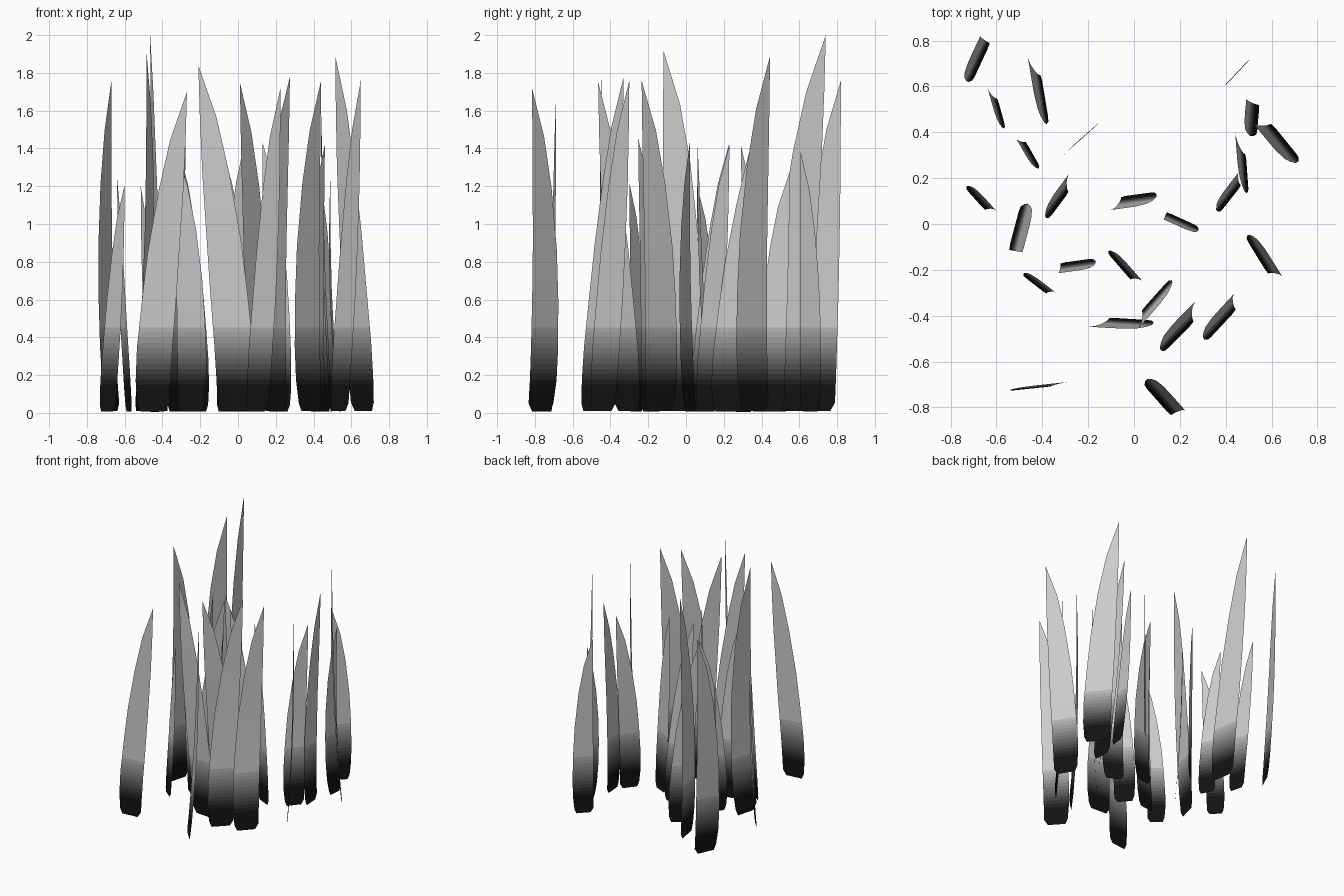
import bpy
from mathutils import Vector
from math import sqrt

# far base corner x, y | tip x, y | height | bow of the tip out of the base plane
BLADES = [
    (-.705, .62, -.67, .82, 1.76, .053), (-.56, .42, -.64, .60, 1.24, .03),
    (-.37, .44, -.465, .74, 2.0, .045), (-.41, .25, -.515, .375, 1.2, .03),
    (-.155, .44, -.32, .29, 1.42, .003), (.725, .285, .515, .445, 1.89, .062),
    (.50, .135, .44, .415, 1.6, .04), (.535, .385, .49, .55, 1.28, .06),
    (.495, .71, .40, .605, 1.39, .003), (.375, .05, .46, .23, 1.42, .045),
    (.095, .14, -.11, .06, 1.45, .052), (.28, -.01, .13, .02, 1.43, .035),
    (-.735, .155, -.60, .057, 1.21, .035), (-.495, .083, -.485, -.12, 1.92, .062),
    (-.373, .02, -.277, .227, 1.42, .047), (.155, -.24, .01, -.465, 1.75, .042),
    (-.175, -.15, -.333, -.215, 1.4, .043), (-.115, -.127, .04, -.253, 1.45, .035),
    (-.485, -.225, -.34, -.30, 1.22, .03), (-.54, -.727, -.27, -.687, 1.70, .012),
    (.085, -.42, -.21, -.447, 1.84, .045), (.13, -.56, .275, -.33, 1.78, .06),
    (.32, -.51, .44, -.30, 1.76, .055), (.486, -.06, .65, -.235, 1.76, .048),
    (.04, -.70, .225, -.815, 1.72, .063),
]

# blade profile by height fraction: width, lean towards the tip, bow
ROWS = [(.005, .72, -.15, 0), (.03, .97, 0, .05), (.1, 1.04, .06, .25), (.2, 1.06, .17, .45),
        (.35, 1.02, .38, .70), (.5, .94, .56, .87), (.69, .74, .79, .98),
        (.85, .46, .92, 1), (1, 0, 1, 1)]

# dark foot fading to grey: upper limit of each band and its shade
N = 12
BANDS = [(.15 + .33 * i / N, .006 + .5 * (i / N) ** 1.7) for i in range(N)] + [(9, .53)]


def profile(t):
    for a, b in zip(ROWS, ROWS[1:]):
        if t <= b[0]:
            k = (t - a[0]) / (b[0] - a[0])
            return [p + (q - p) * k for p, q in zip(a[1:], b[1:])]
    return ROWS[-1][1:]


mats = []
for i, (_, g) in enumerate(BANDS):
    m = bpy.data.materials.new(f"grass_shade_{i}")
    m.diffuse_color = (g, g, g, 1)
    mats.append(m)


def make_blade(name, x0, y0, x1, y1, h, bow):
    base = Vector((x0, y0))
    chord = Vector((x1, y1)) - base
    d = chord.normalized()
    # turn the base so the bowed tip lands on target
    s = bow / chord.length
    u = d * sqrt(1 - s * s) - Vector((-d.y, d.x)) * s
    n = Vector((-u.y, u.x))
    reach = chord.dot(u)
    width = .105 * h
    zs = sorted([r[0] * h for r in ROWS] + [b[0] for b in BANDS[:-1]])
    zs = [z for i, z in enumerate(zs) if i == 0 or z - zs[i - 1] > 1e-4]
    verts, faces, shade = [], [], []
    for z in zs:
        w, lean, out = profile(z / h)
        right = width + (reach - width) * max(lean, 0) + min(lean, 0) * width
        for e in ([right - w * width, right] if z < h - 1e-6 else [right]):
            p = base + u * e + n * bow * out
            verts.append((p.x, p.y, z))
    for i in range(len(zs) - 1):
        q = 2 * i
        faces.append((q, q + 1, q + 3, q + 2) if i < len(zs) - 2 else (q, q + 1, q + 2))
        mid = (zs[i] + zs[i + 1]) / 2
        shade.append(next(k for k, b in enumerate(BANDS) if mid < b[0]))
    me = bpy.data.meshes.new(name)
    me.from_pydata(verts, [], faces)
    for m in mats:
        me.materials.append(m)
    for f, k in zip(me.polygons, shade):
        f.material_index = k
        f.use_smooth = True
    bpy.context.collection.objects.link(bpy.data.objects.new(name, me))


for i, b in enumerate(BLADES):
    make_blade(f"grass_blade_{i + 1:02d}", *b)
